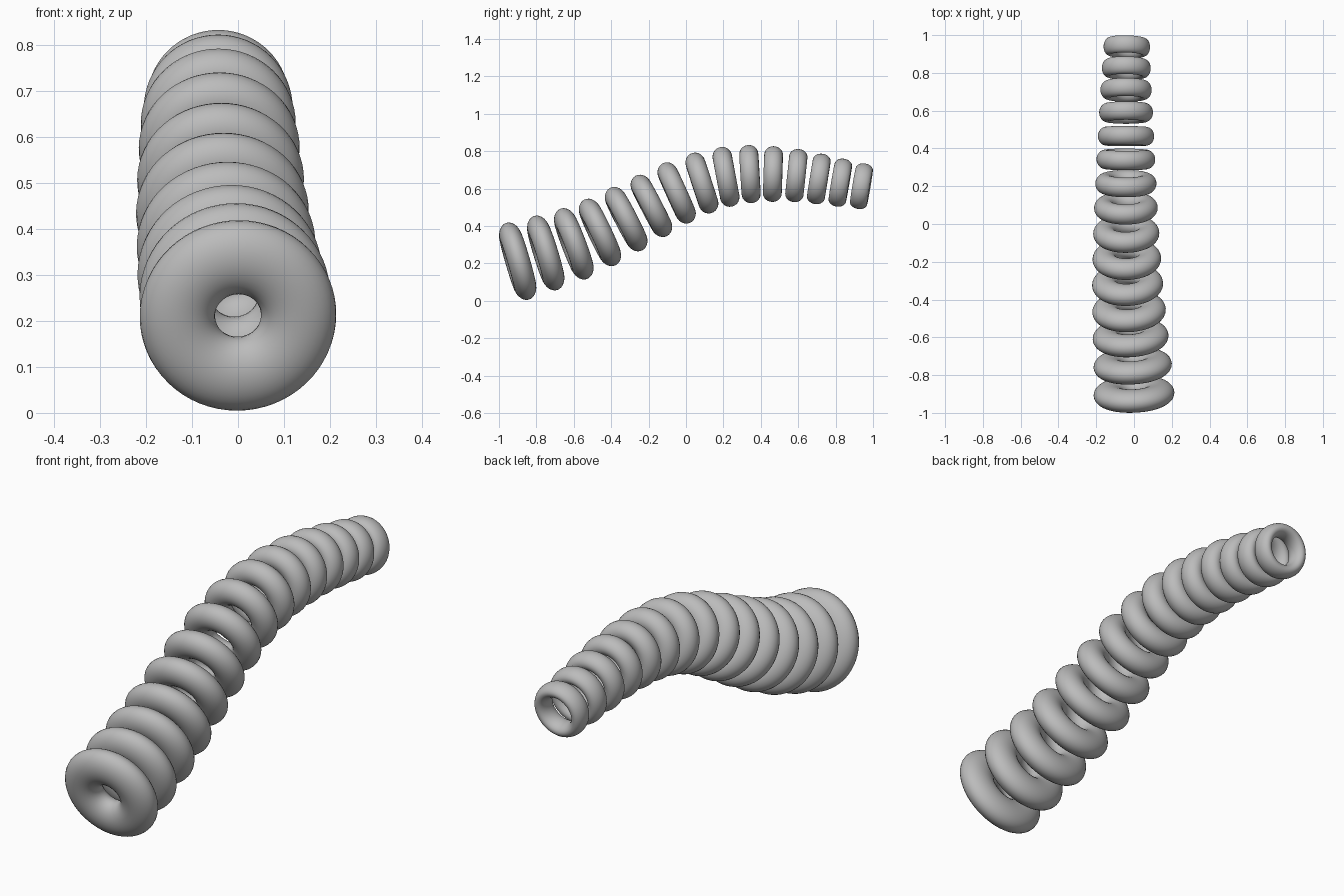
import bpy
from mathutils import Vector

cube = bpy.data.objects.get("Cube")
if cube:
    bpy.data.objects.remove(cube, do_unlink=True)

# One plain grey for the whole hose
grey = bpy.data.materials.new("mid_grey")
grey.use_nodes = True
colour = (0.5, 0.5, 0.5, 1.0)
grey.diffuse_color = colour
grey.node_tree.nodes["Principled BSDF"].inputs["Base Color"].default_value = colour

# Ring centres along the bending path, wide end first
path = [Vector(p) for p in (
    (0, -.9, .212), (-.007, -.75, .256), (-.018, -.6, .305),
    (-.026, -.46, .366), (-.034, -.32, .437), (-.038, -.185, .508),
    (-.041, -.05, .577), (-.043, .085, .63), (-.043, .214, .663),
    (-.043, .342, .678), (-.042, .465, .678), (-.042, .59, .67),
    (-.042, .71, .652), (-.041, .825, .632), (-.038, .938, .613))]


def lerp(start, end, t):
    return start + (end - start) * t


def add_ring(name, centre, axis, outer, tube_radial, tube_axial):
    """A torus with an oval tube, facing along the path."""
    bpy.ops.mesh.primitive_torus_add(
        major_segments=64, minor_segments=28,
        major_radius=outer - tube_radial, minor_radius=tube_radial)
    ring = bpy.context.object
    ring.name = name
    ring.location = centre
    ring.scale.z = tube_axial / tube_radial
    ring.rotation_mode = 'QUATERNION'
    ring.rotation_quaternion = axis.to_track_quat('Z', 'Y')
    ring.data.materials.append(grey)
    bpy.ops.object.shade_smooth()


# Rings shrink evenly; the tube goes from broad and flat to thin and long
last = len(path) - 1
for i, centre in enumerate(path):
    t = i / last
    axis = path[min(i + 1, last)] - path[max(i - 1, 0)]
    add_ring(f"ring_{i + 1}", centre, axis.normalized(),
             outer=lerp(.214, .123, t),
             tube_radial=lerp(.082, .03, t),
             tube_axial=lerp(.06, .046, t))
